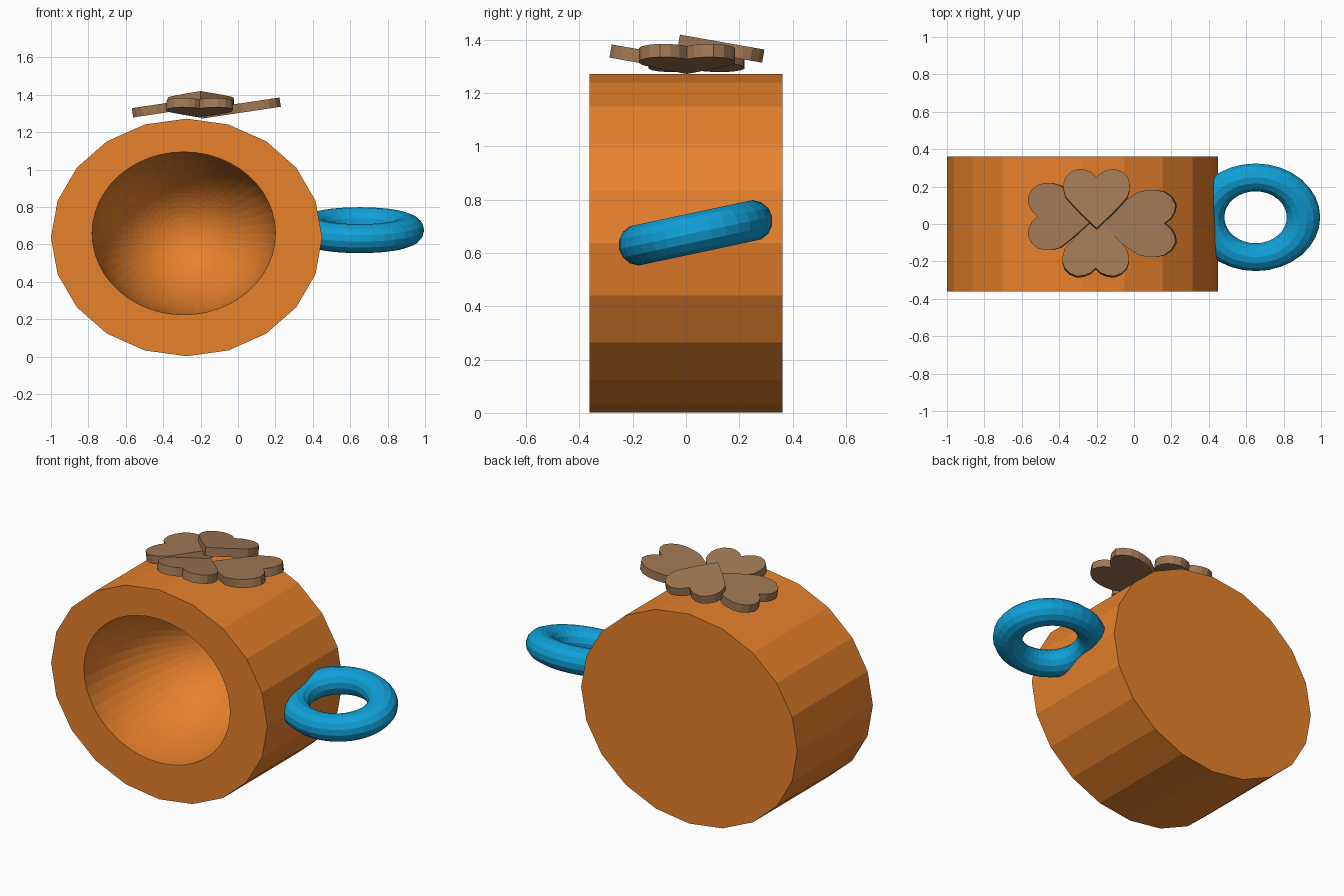
import bpy, bmesh, math
from math import sin, cos, pi, radians
from mathutils import Matrix, Vector

if "Cube" in bpy.data.objects:
    bpy.data.objects.remove(bpy.data.objects["Cube"])


def material(name, rgb):
    m = bpy.data.materials.new(name)
    m.diffuse_color = (*rgb, 1)
    m.use_nodes = True
    m.node_tree.nodes["Principled BSDF"].inputs["Base Color"].default_value = m.diffuse_color
    return m


def make_object(name, bm, mat):
    bmesh.ops.recalc_face_normals(bm, faces=bm.faces[:])
    me = bpy.data.meshes.new(name)
    bm.to_mesh(me)
    bm.free()
    me.materials.append(mat)
    ob = bpy.data.objects.new(name, me)
    bpy.context.collection.objects.link(ob)
    return ob


def ring(bm, n, cx, y, cz, rx, rz):
    return [bm.verts.new((cx + rx * sin(2 * pi * i / n), y, cz + rz * cos(2 * pi * i / n)))
            for i in range(n)]


def skin(bm, a, b):
    n = len(a)
    for i in range(n):
        bm.faces.new((a[i], a[(i + 1) % n], b[(i + 1) % n], b[i]))


orange = material("orange", (0.80, 0.22, 0.025))
blue = material("blue", (0.005, 0.35, 0.68))
brown = material("brown", (0.36, 0.19, 0.09))

# Twenty-sided drum body with an ellipsoidal bowl sunk into the front
bm = bmesh.new()
half = 0.362
front = ring(bm, 20, -0.275, -half, 0.637, 0.725, 0.635)
back = ring(bm, 20, -0.275, half, 0.637, 0.725, 0.635)
skin(bm, front, back)
bm.faces.new(back)
steps, depth = 24, 0.718
rim = prev = ring(bm, 48, -0.29, -half, 0.659, 0.49, 0.435)
for k in range(1, steps):
    t = k / steps * pi / 2
    cur = ring(bm, 48, -0.29, -half + depth * sin(t), 0.659, 0.49 * cos(t), 0.435 * cos(t))
    skin(bm, prev, cur)
    prev = cur
pole = bm.verts.new((-0.29, -half + depth, 0.659))
for i in range(48):
    bm.faces.new((prev[i], prev[(i + 1) % 48], pole))
edges = [bm.edges.get((loop[i], loop[(i + 1) % len(loop)]))
         for loop in (front, rim) for i in range(len(loop))]
bmesh.ops.triangle_fill(bm, edges=edges, use_beauty=True, normal=(0, -1, 0))
make_object("drum_body", bm, orange)

# Tilted ring handle, stretched sideways
bpy.ops.mesh.primitive_torus_add(major_segments=32, minor_segments=14,
                                 major_radius=0.218, minor_radius=0.076,
                                 location=(0.65, 0.036, 0.676),
                                 rotation=(radians(12), 0, 0))
handle = bpy.context.object
handle.name = "ring_handle"
handle.scale = (1.175, 1, 1.02)
handle.data.materials.append(blue)

# Heart-shaped leaf outline: (along, across) for one half, mirrored for the other
HALF = [(0, 0), (0.25, 0.47), (0.42, 0.76), (0.53, 0.93), (0.64, 0.99), (0.75, 1.0),
        (0.86, 0.94), (0.95, 0.78), (1.0, 0.56), (0.985, 0.34), (0.94, 0.15), (0.86, 0)]


def leaf(name, tip, heading, pitch, length, width, thick=0.05):
    outline = HALF + [(u, -v) for u, v in HALF[-2:0:-1]]
    bm = bmesh.new()
    face = bm.faces.new([bm.verts.new((u * length, v * width / 2, -thick / 2))
                         for u, v in outline])
    grown = bmesh.ops.extrude_face_region(bm, geom=[face])["geom"]
    bmesh.ops.translate(bm, vec=(0, 0, thick),
                        verts=[g for g in grown if isinstance(g, bmesh.types.BMVert)])
    rot = Matrix.Rotation(radians(heading), 4, 'Z') @ Matrix.Rotation(radians(-pitch), 4, 'Y')
    bm.transform(Matrix.Translation(Vector(tip)) @ rot)
    make_object(name, bm, brown)


# Four leaves above the drum, each pitched up or down along its length
leaf("leaf_right", (-0.20, 0.003, 1.297), 0, 8.5, 0.43, 0.36)
leaf("leaf_left", (-0.20, 0.04, 1.358), 180, -8.5, 0.368, 0.36)
leaf("leaf_back", (-0.20, -0.027, 1.395), 90, -10, 0.322, 0.355)
leaf("leaf_front", (-0.205, 0.03, 1.303), -90, 10, 0.318, 0.355)
